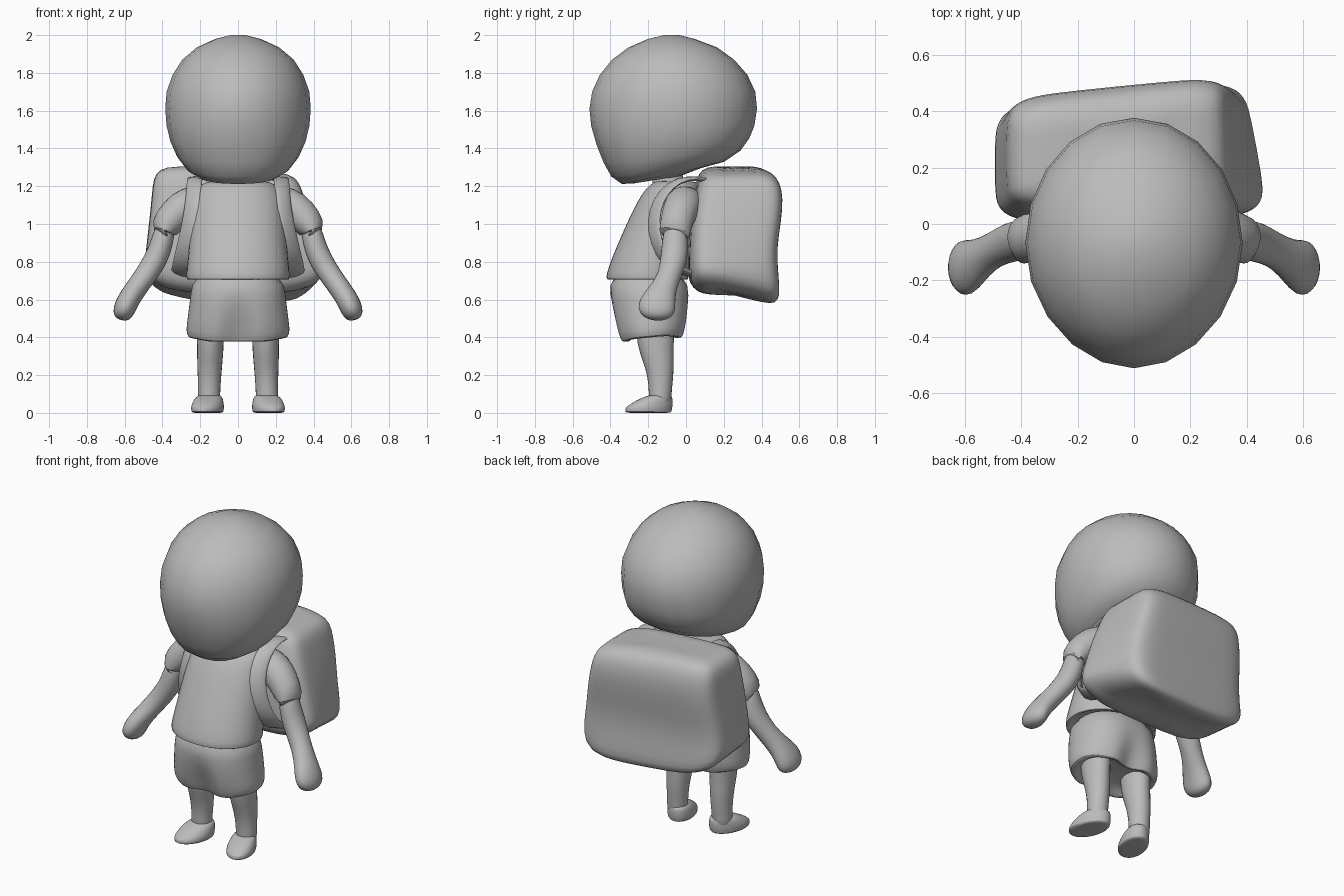
import bpy, bmesh, math
from mathutils import Vector

grey = bpy.data.materials.new("plain grey")
grey.diffuse_color = (0.5, 0.5, 0.5, 1)


def skin(name, rings, subdiv=1, angle=50):
    """Join rings of points into a closed, smooth skin."""
    bm = bmesh.new()
    rows = [[bm.verts.new(p) for p in r] for r in rings]
    n = len(rows[0])
    for a, b in zip(rows, rows[1:]):
        for i in range(n):
            j = (i + 1) % n
            bm.faces.new((a[i], a[j], b[j], b[i]))
    for row in (rows[0], rows[-1]):
        c = sum((v.co for v in row), Vector()) / n
        mid = bm.verts.new(c)
        for i in range(n):
            bm.faces.new((row[i], row[(i + 1) % n], mid))
    bmesh.ops.recalc_face_normals(bm, faces=bm.faces)
    me = bpy.data.meshes.new(name)
    bm.to_mesh(me)
    bm.free()
    me.materials.append(grey)
    ob = bpy.data.objects.new(name, me)
    bpy.context.collection.objects.link(ob)
    if subdiv:
        ob.modifiers.new("round", 'SUBSURF').levels = subdiv
        ob.modifiers["round"].render_levels = subdiv
    bpy.ops.object.select_all(action='DESELECT')
    ob.select_set(True)
    bpy.context.view_layer.objects.active = ob
    bpy.ops.object.shade_smooth_by_angle(angle=math.radians(angle))
    return ob


def oval(x0, x1, y0, y1, z, n=20, power=2.0):
    """Level superellipse filling a rectangle."""
    pts = []
    for i in range(n):
        t = 2 * math.pi * (i + 0.5 * (power > 3)) / n
        c, s = math.cos(t), math.sin(t)
        e = 2 / power
        u = math.copysign(abs(c) ** e, c)
        v = math.copysign(abs(s) ** e, s)
        pts.append(Vector(((x0 + x1) / 2 + u * (x1 - x0) / 2,
                           (y0 + y1) / 2 + v * (y1 - y0) / 2, z)))
    return pts


def sweep(name, path, hint, sx=1, n=12):
    """Oval tube along (x, y, z, half_width, half_depth); width follows hint."""
    pts = [Vector((sx * p[0], p[1], p[2])) for p in path]
    h = Vector((sx * hint[0], hint[1], hint[2]))
    rings = []
    for i, p in enumerate(path):
        d = (pts[min(i + 1, len(pts) - 1)] - pts[max(i - 1, 0)]).normalized()
        w = (h - d * h.dot(d)).normalized()
        q = d.cross(w)
        rings.append([pts[i] + w * p[3] * math.cos(2 * math.pi * k / n)
                      + q * p[4] * math.sin(2 * math.pi * k / n) for k in range(n)])
    return skin(name, rings)


# Head: z, half width, front y, back y, tilt of the ring (chin hangs forward)
head = [(1.235, .11, -.27, -.03, .16), (1.254, .205, -.34, .08, .2), (1.29, .272, -.395, .20, .13),
        (1.355, .322, -.435, .288, .09), (1.437, .358, -.474, .335, .04), (1.52, .378, -.502, .362, 0),
        (1.61, .385, -.511, .376, 0), (1.70, .378, -.497, .367, 0), (1.79, .346, -.456, .325, 0),
        (1.87, .295, -.392, .255, 0), (1.935, .218, -.304, .165, 0), (1.98, .12, -.2, .045, 0),
        (2.0, .04, -.115, -.035, 0)]
rings = []
for z, w, a, b, tilt in head:
    # cheeks fuller toward the chin, front slightly pointed above
    low = max(0, min(1, (1.6 - z) / .2))
    ring = oval(-w, w, a, b, z, power=2 + .2 * low)
    for p in ring:
        v = (p.y - (a + b) / 2) / ((b - a) / 2)
        p.z += tilt * (p.y - (a + b) / 2)
        if v < 0:
            p.x *= 1 - .05 * (1 - low) * v * v
    rings.append(ring)
skin("head", rings, 0, 80)

# Neck
skin("neck", [oval(-.078, .078, -.18, -.01, z) for z in (1.1, 1.18, 1.3)])

# Shirt with a rounded hem
shirt = [(.74, .22, -.36, -.03), (.705, .265, -.41, .01), (.705, .275, -.425, .015),
         (.735, .278, -.425, .015), (.82, .268, -.395, .03), (.95, .257, -.34, .05),
         (1.08, .247, -.28, .08), (1.17, .232, -.23, .09), (1.215, .20, -.185, .075),
         (1.228, .14, -.16, .04)]
skin("shirt", [oval(-w, w, a, b, z, power=2.1) for z, w, a, b in shirt])

# Shorts, pinched between the legs
shorts = [(.42, .2, -.30, -.06), (.375, .245, -.34, -.015), (.375, .268, -.355, -.005),
          (.41, .277, -.372, .01), (.51, .266, -.395, .022), (.62, .253, -.408, .022),
          (.74, .238, -.40, .0)]
rings = []
for z, w, a, b in shorts:
    ring = oval(-w, w, a, b, z, 32, 2.25)
    for p in ring:
        mid = max(0, 1 - abs(p.x) / .11) * max(0, min(1, (.6 - z) / .16))
        p.y += ((a + b) / 2 - p.y) * .3 * mid
        if z < .45:
            p.z += .13 * max(0, p.y + .2) + .02 * max(0, abs(p.x) - .15) / .1
    rings.append(ring)
skin("shorts", rings)

for side, sx in (("left", 1), ("right", -1)):
    # Sleeve and bare arm with a mitten hand
    sweep(side + "_sleeve", [(.15, .0, 1.13, .09, .07), (.22, -.005, 1.12, .105, .095),
                             (.30, -.025, 1.085, .10, .10), (.37, -.05, 1.015, .09, .085),
                             (.403, -.062, .948, .085, .075), (.405, -.063, .938, .082, .072),
                             (.395, -.058, .955, .05, .05)], (0, 1, 0), sx)
    sweep(side + "_arm", [(.38, -.055, 1.0, .06, .055), (.402, -.058, .90, .072, .062),
                          (.435, -.063, .81, .076, .066), (.495, -.09, .72, .062, .06),
                          (.55, -.125, .645, .075, .06), (.588, -.15, .585, .102, .062),
                          (.607, -.16, .535, .103, .06), (.617, -.165, .505, .07, .045),
                          (.62, -.166, .494, .03, .02)], (0, 1, 0), sx)
    # Leg
    sweep(side + "_leg", [(.145, -.17, .56, .075, .10), (.146, -.163, .42, .075, .108),
                          (.147, -.157, .33, .073, .094), (.15, -.137, .24, .068, .078),
                          (.152, -.135, .15, .062, .066), (.154, -.137, .09, .062, .062),
                          (.154, -.137, .04, .06, .06)], (1, 0, 0), sx)
    # Shoe: toe turned outward and lowered
    rings = []
    for z, w, a, b in ((.0, .074, -.31, -.082), (.004, .084, -.325, -.074),
                       (.035, .087, -.327, -.068), (.06, .08, -.295, -.068),
                       (.085, .07, -.24, -.07), (.097, .05, -.19, -.09)):
        ring = oval(-w, w, a, b, z, 16)
        for p in ring:
            p.x = sx * (.15 + p.x - (p.y + .14) * .2)
            p.z -= p.z * .2 * max(0, -.2 - p.y) / .1
        rings.append(ring)
    skin(side + "_shoe", rings)
    # Flat shoulder strap, hugging the chest and looping back under the arm
    sweep(side + "_strap", [(.22, .16, 1.22, .045, .012), (.225, .06, 1.245, .045, .012),
                            (.23, -.04, 1.235, .045, .014), (.235, -.12, 1.17, .048, .016),
                            (.245, -.165, 1.08, .05, .016), (.265, -.175, .96, .052, .016),
                            (.285, -.14, .85, .056, .016), (.30, -.07, .765, .056, .016),
                            (.31, .08, .72, .05, .014)], (.75, .6, 0), sx)

# Backpack: soft box, wider below, slightly twisted
pack = [(.605, -.34, .30, .12, .40), (.612, -.43, .40, .06, .46), (.655, -.49, .465, .02, .478),
        (.74, -.497, .47, .01, .468), (.87, -.488, .44, .012, .458), (1.02, -.47, .40, .02, .487),
        (1.15, -.457, .36, .04, .498), (1.24, -.45, .34, .06, .483), (1.29, -.42, .31, .085, .45),
        (1.308, -.34, .24, .15, .38)]
rings = []
for z, x0, x1, a, b in pack:
    ring = oval(x0, x1, a, b, z, 28, 6)
    taper = .52 - .42 * (z - .6) / .7
    for p in ring:
        if p.x > 0:
            p.x *= 1 - taper * max(0, p.y - .1)
        p.y += .1 * p.x * min(1, max(.2, p.y / .4))
        if z < .75:     # sagging rear edge, sides lifted
            k = min(1, (.8 - z) / .13)
            p.z += k * (.015 - .26 * max(0, p.y - .25) + .25 * p.x * p.x)
        elif z > 1.1:   # top drops toward one side
            p.z -= .14 * max(0, p.x) * min(1, (z - 1.1) / .15)
    rings.append(ring)
skin("backpack", rings, 1, 80)
